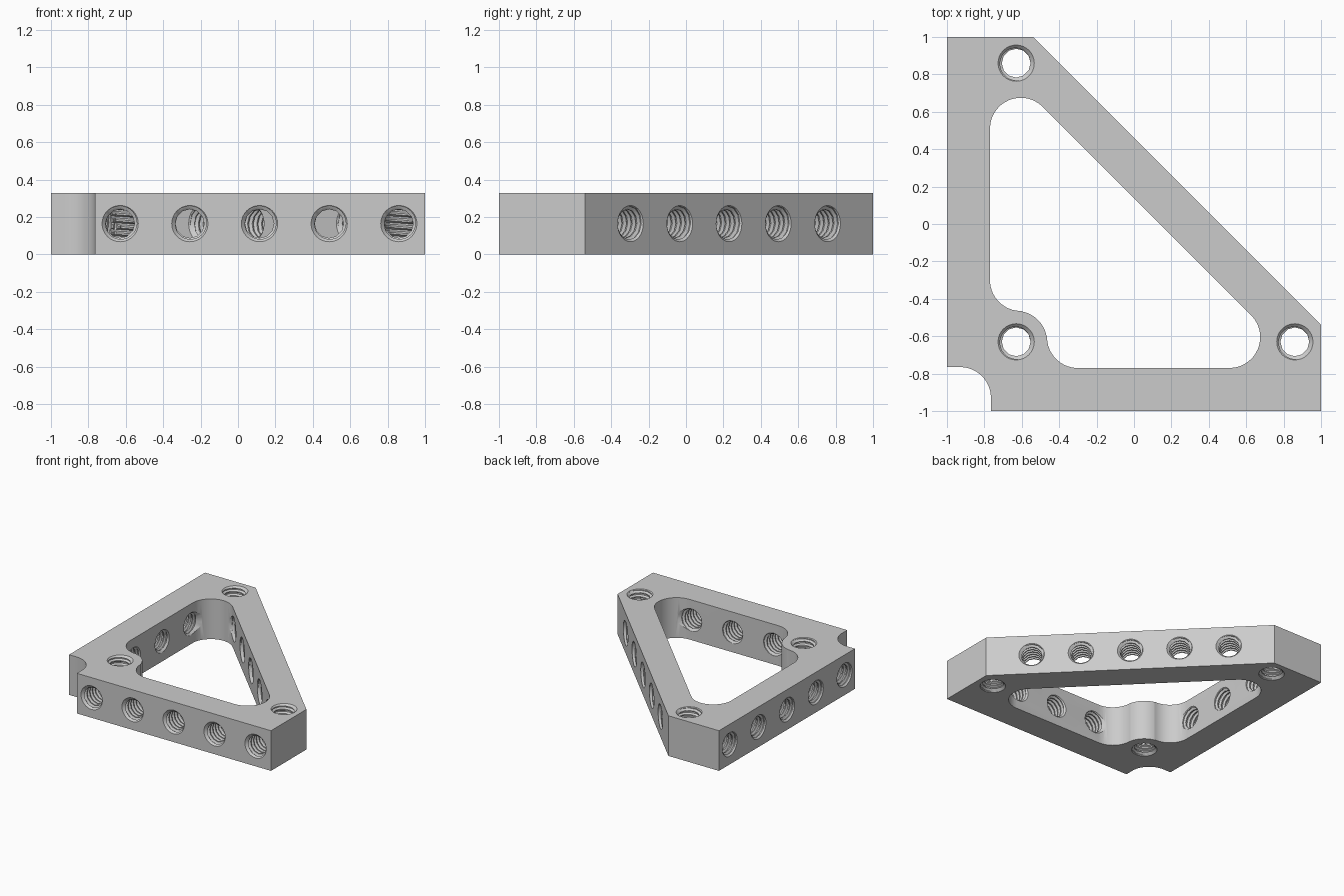
import bpy, bmesh, math
from mathutils import Vector

if "Cube" in bpy.data.objects:
    bpy.data.objects.remove(bpy.data.objects["Cube"], do_unlink=True)

HEIGHT = 0.33
ARM = 0.765          # inner edge of the two straight arms
FILLET = 0.165       # radius shared by all rounded corners
BOSS = -0.63         # centre of the corner boss
MAJOR, MINOR, PITCH = 0.094, 0.077, 0.035


def make_object(name, bm):
    bmesh.ops.recalc_face_normals(bm, faces=bm.faces)
    mesh = bpy.data.meshes.new(name)
    bm.to_mesh(mesh)
    bm.free()
    obj = bpy.data.objects.new(name, mesh)
    bpy.context.collection.objects.link(obj)
    return obj


def arc(cx, cy, start, end, steps=14):
    angles = [math.radians(start + (end - start) * i / steps) for i in range(steps + 1)]
    return [(cx + FILLET * math.cos(a), cy + FILLET * math.sin(a)) for a in angles]


def prism(name, outline, z0, z1):
    bm = bmesh.new()
    face = bm.faces.new([bm.verts.new((x, y, z0)) for x, y in outline])
    result = bmesh.ops.extrude_face_region(bm, geom=[face])
    verts = [g for g in result["geom"] if isinstance(g, bmesh.types.BMVert)]
    bmesh.ops.translate(bm, verts=verts, vec=(0, 0, z1 - z0))
    return make_object(name, bm)


def threaded_rod(name, z0, z1, seg=12):
    # Helical strip: one profile row per quarter pitch, closed by a fan at each end
    profile = [MINOR, MINOR, MAJOR, MAJOR]
    rows = math.ceil((z1 - z0) / PITCH * 4)
    bm = bmesh.new()
    grid = {}
    for i in range(rows + 5):
        for j in range(seg if i <= rows else 1):
            a = 2 * math.pi * j / seg
            r = profile[i % 4]
            z = z0 + PITCH * (i / 4 + j / seg - 1)
            grid[i, j] = bm.verts.new((r * math.cos(a), r * math.sin(a), z))

    def vert(i, j):
        return grid[i, j] if j < seg else grid[i + 4, 0]

    for i in range(rows):
        for j in range(seg):
            bm.faces.new((vert(i, j), vert(i, j + 1), vert(i + 1, j + 1), vert(i + 1, j)))
    middle = (z0 + z1) / 2
    rim = [e for e in bm.edges if e.is_boundary]
    for low in (True, False):
        centre = bm.verts.new((0, 0, z0 - PITCH / 2 if low else z0 + PITCH * (rows / 4 - 0.5)))
        for e in rim:
            if (e.verts[0].co.z < middle) == low:
                bm.faces.new((e.verts[0], e.verts[1], centre))
    return make_object(name, bm)


def countersink(name, z, flip):
    bm = bmesh.new()
    bmesh.ops.create_cone(bm, cap_ends=True, segments=32, radius1=0.117, radius2=0.072, depth=0.045)
    for v in bm.verts:
        v.co.z = z + (v.co.z + 0.0025) * (-1 if flip else 1)
    return make_object(name, bm)


cutters = []


def hole(position, direction, depth, through):
    parts = [threaded_rod("thread_cutter", -0.06, depth + (0.09 if through else 0)),
             countersink("countersink_cutter", 0, False)]
    if through:
        parts.append(countersink("countersink_cutter", depth, True))
    for part in parts:
        part.rotation_mode = "QUATERNION"
        part.rotation_quaternion = Vector(direction).to_track_quat("Z", "Y")
        part.location = position
        cutters.append(part)


# Outer frame with a scooped corner and a long diagonal side
outline = [(1, -1), (1, -0.54), (-0.54, 1), (-1, 1), (-1, -ARM)]
outline += arc(-0.93, -0.93, 90, 0) + [(-ARM, -1)]
frame = prism("triangle_frame", outline, 0, HEIGHT)

# Central opening, wrapping around the corner boss
opening = arc(-0.605, 0.51, 180, 45) + arc(0.51, -0.605, 45, -90)
opening += arc(-0.30, -0.605, 270, 176) + arc(BOSS, BOSS, -4 + 8, 86)[1:-1]
opening += arc(-0.605, -0.30, 274, 180)
cutters.append(prism("opening_cutter", opening, -0.1, HEIGHT + 0.1))

# Upright holes in the three corners
for x, y in ((BOSS, BOSS), (BOSS, 0.86), (0.86, BOSS)):
    hole((x, y, 0), (0, 0, 1), HEIGHT, True)

# Five holes along each side; the end ones on the straight arms meet the uprights
mid = HEIGHT / 2
for i in range(5):
    t = BOSS + 0.3725 * i
    through = 0 < i < 4
    depth = 1 - ARM if through else 1 + BOSS
    hole((t, -1, mid), (0, 1, 0), depth, through)
    hole((-1, t, mid), (1, 0, 0), depth, through)
    s = 0.2635 * (i - 2)
    hole((0.23 - s, 0.23 + s, mid), (-1, -1, 0), 0.226, True)

# Cut everything, then drop the cutters
for cutter in cutters:
    cutter.hide_render = True
    mod = frame.modifiers.new("cut", "BOOLEAN")
    mod.operation = "DIFFERENCE"
    mod.solver = "MANIFOLD"
    mod.object = cutter
bpy.ops.object.select_all(action="DESELECT")
bpy.context.view_layer.objects.active = frame
frame.select_set(True)
bpy.ops.object.convert(target="MESH")
for cutter in cutters:
    bpy.data.objects.remove(cutter, do_unlink=True)

# Plain grey finish
grey = bpy.data.materials.new("plain_grey")
grey.use_nodes = True
colour = (0.6, 0.6, 0.6, 1)
grey.diffuse_color = colour
grey.node_tree.nodes["Principled BSDF"].inputs["Base Color"].default_value = colour
frame.data.materials.clear()
frame.data.materials.append(grey)
bpy.ops.object.shade_smooth_by_angle(angle=math.radians(25))
